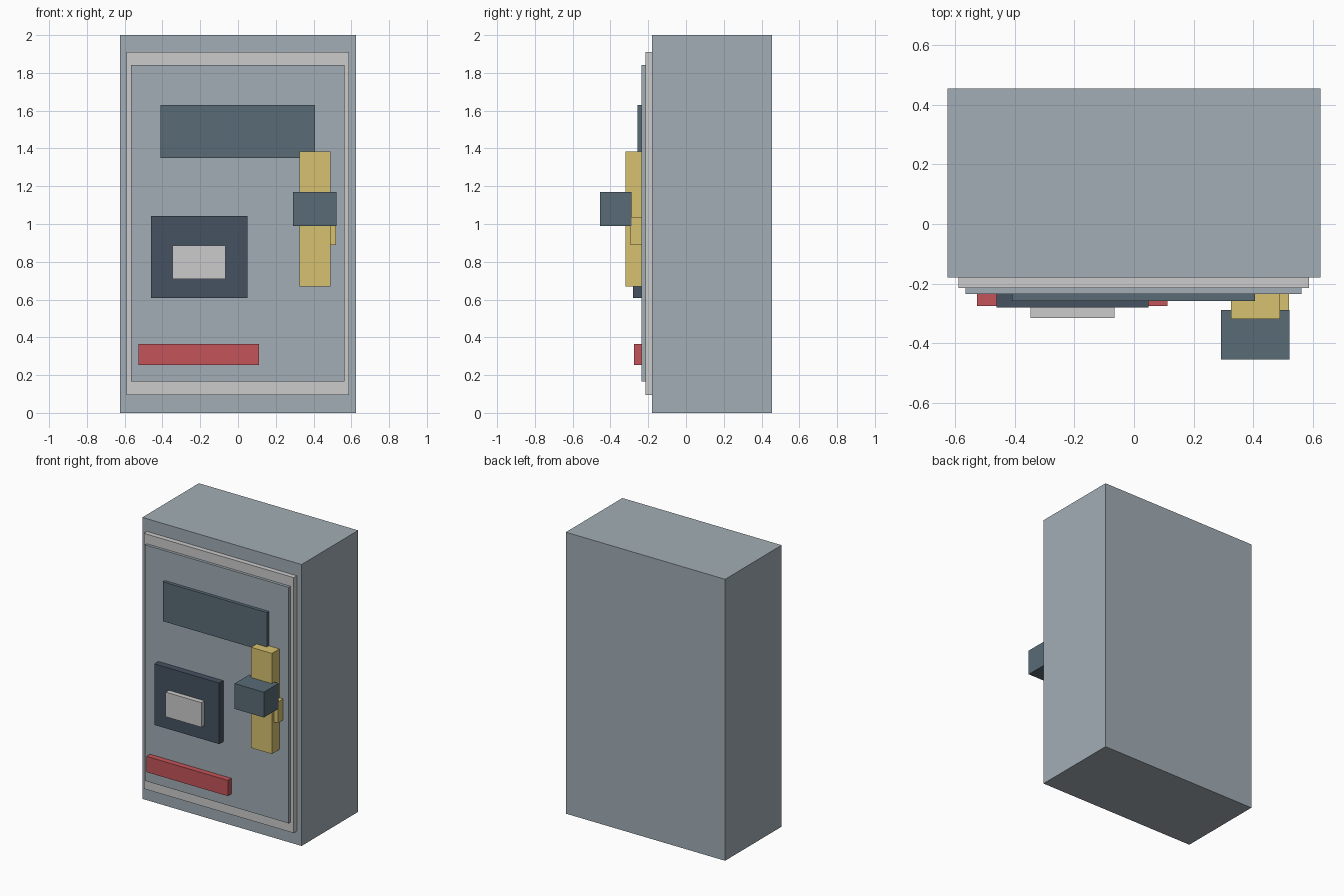
import bpy
import bmesh

if "Cube" in bpy.data.objects:
    bpy.data.objects.remove(bpy.data.objects["Cube"])


def material(name, rgb):
    m = bpy.data.materials.new(name)
    m.diffuse_color = (*rgb, 1.0)
    m.use_nodes = True
    m.node_tree.nodes["Principled BSDF"].inputs["Base Color"].default_value = m.diffuse_color
    return m


steel = material("steel", (0.36, 0.42, 0.46))
trim = material("trim", (0.55, 0.57, 0.58))
slate = material("slate", (0.10, 0.15, 0.18))
navy = material("navy", (0.06, 0.085, 0.12))
brass = material("brass", (0.68, 0.54, 0.16))
red = material("red", (0.55, 0.09, 0.10))


def box(name, x, y, z, mat):
    """Axis-aligned box spanning the given (min, max) ranges."""
    bm = bmesh.new()
    bmesh.ops.create_cube(bm, size=1)
    for v in bm.verts:
        v.co = [r[0] if c < 0 else r[1] for c, r in zip(v.co, (x, y, z))]
    mesh = bpy.data.meshes.new(name)
    bm.to_mesh(mesh)
    bm.free()
    mesh.materials.append(mat)
    obj = bpy.data.objects.new(name, mesh)
    bpy.context.collection.objects.link(obj)
    return obj


# Cabinet and stepped door
BODY, FRAME, DOOR = -0.18, -0.215, -0.235   # front faces
box("cabinet_body", (-0.626, 0.626), (BODY, 0.455), (0, 2), steel)
box("door_frame", (-0.59, 0.588), (FRAME, BODY), (0.095, 1.91), trim)
box("door_panel", (-0.566, 0.563), (DOOR, FRAME), (0.165, 1.842), steel)

# Panels fixed to the door
box("upper_panel", (-0.41, 0.407), (-0.258, DOOR), (1.35, 1.63), slate)
box("control_plate", (-0.461, 0.049), (-0.281, DOOR), (0.608, 1.042), navy)
box("control_display", (-0.347, -0.066), (-0.316, -0.281), (0.71, 0.885), trim)
box("warning_strip", (-0.527, 0.112), (-0.275, DOOR), (0.253, 0.365), red)

# Latch assembly
box("latch_bar", (0.326, 0.49), (-0.319, DOOR), (0.67, 1.385), brass)
box("latch_tab", (0.42, 0.52), (-0.295, DOOR), (0.888, 1.038), brass)
box("latch_handle", (0.292, 0.522), (-0.455, -0.289), (0.99, 1.17), slate)
